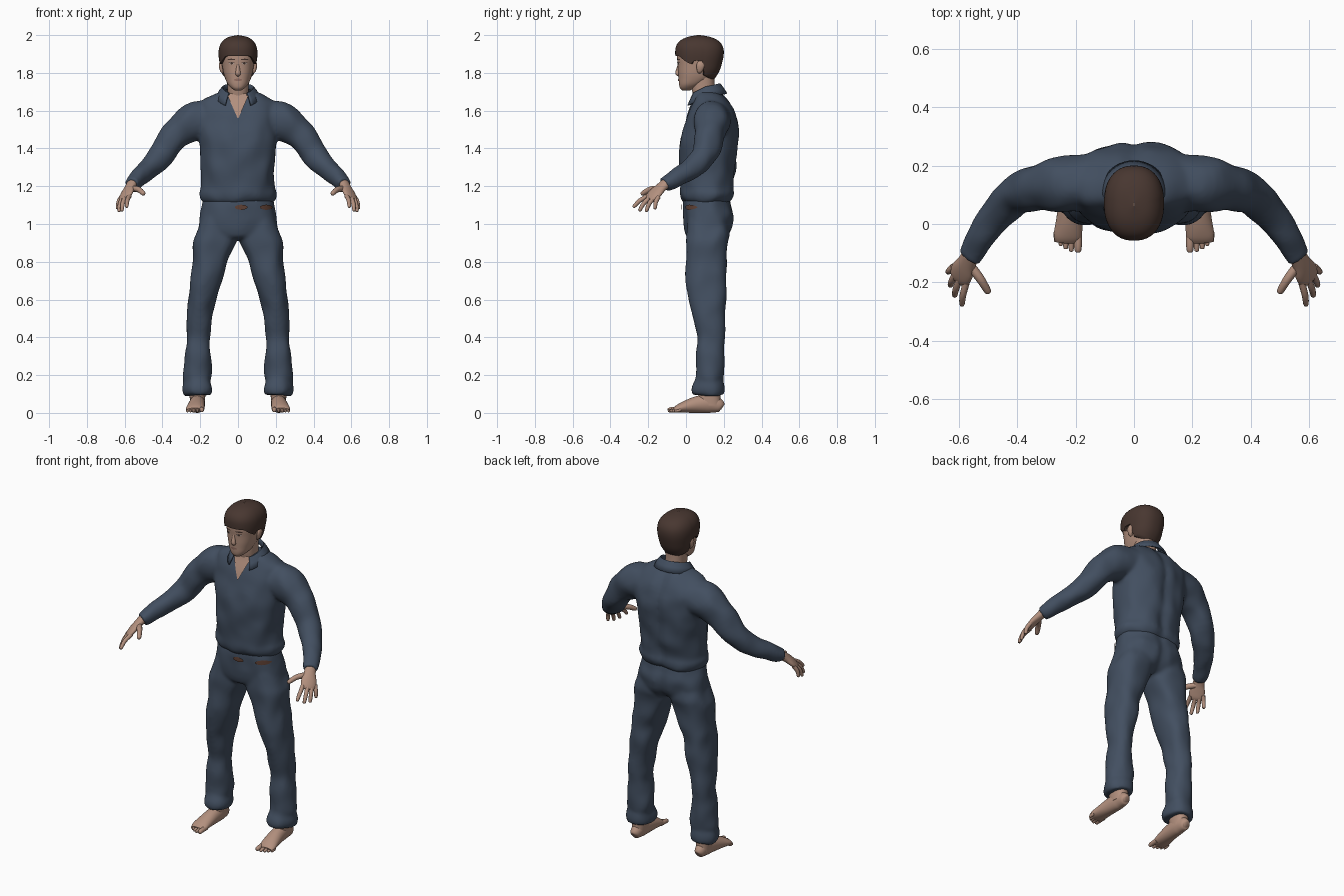
import bpy, bmesh
from math import sin, cos, pi, exp, sqrt, radians, copysign
from mathutils import Vector, noise

if "Cube" in bpy.data.objects:
    bpy.data.objects.remove(bpy.data.objects["Cube"])

def material(name, *rgb):
    m = bpy.data.materials.new(name)
    m.use_nodes = True
    m.diffuse_color = (*rgb, 1)
    m.node_tree.nodes["Principled BSDF"].inputs["Base Color"].default_value = (*rgb, 1)
    return m

SKIN = material("skin", .45, .28, .21)
HAIR = material("dark brown hair", .065, .038, .03)
CLOTH = material("navy cloth", .055, .078, .118)
RUST = material("rust belt", .11, .05, .033)
LIPS = material("lips", .3, .16, .125)
WHITE = material("eye white", .45, .38, .34)

def finish(name, bm, mat, mirror=False):
    me = bpy.data.meshes.new(name)
    bm.to_mesh(me)
    bm.free()
    me.materials.append(mat)
    me.shade_smooth()
    me.set_sharp_from_angle(angle=radians(60))
    ob = bpy.data.objects.new(name, me)
    bpy.context.collection.objects.link(ob)
    if mirror:
        ob.modifiers.new("mirror", "MIRROR").use_mirror_merge = False
    return ob

def dense(rows, k=5):
    """Smooth curve through the rows."""
    out = []
    for i in range(len(rows) - 1):
        four = rows[max(i - 1, 0)], rows[i], rows[i + 1], rows[min(i + 2, len(rows) - 1)]
        for t in [s / k for s in range(k)]:
            out.append([.5 * (2 * q + (r - p) * t + (2 * p - 5 * q + 4 * r - e) * t * t
                              + (3 * q - p - 3 * r + e) * t ** 3) for p, q, r, e in zip(*four)])
    return out + [list(rows[-1])]

def section(rows, key):
    """Row of a table at a value of its first column."""
    a, b = next((a, b) for a, b in zip(rows, rows[1:]) if a[0] - 1e-6 <= key <= b[0] + 1e-6)
    return [p + (q - p) * (key - a[0]) / (b[0] - a[0]) for p, q in zip(a, b)]

def around(row, a, n=2.3, scale=1):
    """Point on a rounded level section: z, x0, x1, y0, y1."""
    z, x0, x1, y0, y1 = row
    u, v = (copysign(abs(c) ** (2 / n), c) * scale / 2 for c in (cos(a), sin(a)))
    return Vector(((x0 + x1) / 2 + (x1 - x0) * u, (y0 + y1) / 2 + (y1 - y0) * v, z))

def rumple(v):
    """Soft cloth folds, with a groove down the middle of the back."""
    v = v + noise.noise_vector(Vector((v.x * 11, v.y * 11, v.z * 9))) * .011
    if v.y > .18 and v.z > .9:
        v.y -= .016 * exp(-(v.x / .03) ** 2)
    return v

def sheet(name, grid, mat, mirror=False, closed=False, caps=False):
    bm = bmesh.new()
    grid = [[bm.verts.new(p) for p in row] for row in grid]
    for a, b in zip(grid, grid[1:]):
        for j in range(0 if closed else 1, len(a)):
            bm.faces.new((a[j - 1], a[j], b[j], b[j - 1]))
    if caps:
        bm.faces.new(grid[0])
        bm.faces.new(grid[-1])
    if closed:
        bmesh.ops.recalc_face_normals(bm, faces=bm.faces)
    return finish(name, bm, mat, mirror)

def stack(name, rows, mat, mirror=False, folds=False):
    rings = [[around(r, pi * i / 32) for i in range(64)] for r in dense(rows)]
    if folds:
        rings = [[rumple(p) for p in r] for r in rings]
    return sheet(name, rings, mat, mirror, True, True)

def even(rows):
    return [(z, -w, w, y0, y1) for z, w, y0, y1 in rows]

def tube(name, pts, mat, side=(1, 0, 0), seg=20, folds=False, mirror=True):
    """Sections along a path: x, y, z and two half widths."""
    pts = dense(pts)
    rings = []
    for i, p in enumerate(pts):
        t = (Vector(pts[min(i + 1, len(pts) - 1)][:3]) - Vector(pts[max(i - 1, 0)][:3])).normalized()
        u = Vector(side)
        u = (u - t * u.dot(t)).normalized()
        ring = [Vector(p[:3]) + u * p[3] * cos(a) + t.cross(u) * p[4] * sin(a)
                for a in [2 * pi * j / seg for j in range(seg)]]
        rings.append([rumple(v) for v in ring] if folds else ring)
    return sheet(name, rings, mat, mirror, True, True)

def fuse(name, parts):
    """Join cloth parts into one skin with softened seams."""
    bm = bmesh.new()
    graph = bpy.context.evaluated_depsgraph_get()
    for p in parts:
        bm.from_mesh(p.evaluated_get(graph).to_mesh())
    for p in parts:
        bpy.data.objects.remove(p)
    ob = finish(name, bm, CLOTH)
    remesh = ob.modifiers.new("one skin", "REMESH")
    remesh.mode, remesh.voxel_size, remesh.use_smooth_shade = "VOXEL", .009, True
    ob.modifiers.new("soft seams", "SMOOTH").iterations = 8

def patch(name, rows, z0, z1, cx, width, mat, off=.003, mirror=False):
    """Thin painted plate lying on the front of a stack."""
    rows, grid = dense(rows), []
    for t in [i / 10 for i in range(11)]:
        z, _, hw, y0, y1 = section(rows, z0 + (z1 - z0) * t)
        xs = [cx + width(t) * (j / 4 - 1) for j in range(9)]
        grid.append([(x, (y0 + y1) / 2 - (y1 - y0) / 2 * max(0, 1 - abs(x / hw) ** 2.3) ** (1 / 2.3) - off, z)
                     for x in xs])
    sheet(name, grid, mat, mirror)

def lens(w):
    return lambda t: w * sqrt(max(.01, sin(pi * t)))

# Shirt
torso = even([(1.11, .175, -.005, .23), (1.13, .195, -.02, .248), (1.16, .202, -.027, .255),
              (1.2, .191, -.028, .252), (1.3, .193, -.035, .267), (1.4, .202, -.035, .277),
              (1.48, .212, -.024, .283), (1.55, .22, 0, .275), (1.6, .22, .015, .257),
              (1.64, .21, .03, .232), (1.67, .168, .042, .207), (1.7, .09, .05, .175)])
sleeve = tube("sleeve", [(.14, .14, 1.56, .1, .1), (.235, .135, 1.54, .103, .097), (.325, .125, 1.475, .083, .08),
                         (.4, .1, 1.375, .069, .069), (.462, .04, 1.305, .061, .06), (.53, -.055, 1.24, .049, .049),
                         (.565, -.114, 1.21, .043, .041)], CLOTH, (0, 0, 1), 32, True)
fuse("shirt", [stack("shirt_body", torso, CLOTH, folds=True), sleeve])
patch("shirt_opening", torso, 1.56, 1.69, 0, lambda t: .002 + .058 * t, SKIN, .007)

# Folded collar, open at the front
flaps = []
for a in [radians(9 * i - 144) for i in range(33)]:
    front, back = max(0, -cos(a)), max(0, cos(a))
    flaps.append([Vector((w * sin(a), .102 + d * cos(a), z + .018 * back - drop * front))
                  for w, d, z, drop in ((.074, .068, 1.7, .04), (.083, .08, 1.723, .04),
                                        (.1, .095, 1.7, .05), (.114, .113, 1.672, .055))])
collar = sheet("collar", flaps, CLOTH).modifiers.new("thickness", "SOLIDIFY")
collar.thickness, collar.offset = .008, 0

# Trousers
hips = even([(.915, .1, .05, .17), (.93, .18, .012, .208), (.96, .212, -.003, .235),
             (1, .208, -.01, .25), (1.05, .2, -.014, .257), (1.1, .19, -.015, .243), (1.14, .182, -.008, .234)])
leg = stack("leg", [(.095, .142, .285, .04, .199), (.115, .134, .292, .032, .204), (.14, .135, .291, .035, .204),
                    (.17, .142, .284, .048, .2), (.2, .138, .288, .053, .202), (.3, .144, .282, .056, .202),
                    (.4, .15, .274, .056, .203), (.5, .137, .267, .043, .208), (.6, .115, .263, .014, .213),
                    (.7, .086, .253, .003, .213), (.8, .053, .242, -.002, .215), (.9, .012, .235, -.003, .221),
                    (.95, .003, .222, 0, .23), (1.03, .02, .19, .01, .228)], CLOTH, True, True)
fuse("trousers", [stack("seat", hips, CLOTH, folds=True), leg])
for side, x in (("middle", .017), ("left", .15)):
    patch("belt_glimpse_" + side, hips, 1.075, 1.102, x, lens(.034), RUST, .008)

# Neck and head
stack("neck", even([(1.6, .06, .05, .16), (1.67, .056, .04, .158), (1.72, .056, .03, .152),
                    (1.78, .06, .03, .152)]), SKIN)
head = even([(1.707, .018, -.02, .02), (1.72, .036, -.032, .05), (1.74, .054, -.037, .09),
             (1.77, .068, -.039, .135), (1.8, .077, -.041, .155), (1.84, .084, -.043, .172),
             (1.88, .089, -.047, .183), (1.92, .088, -.045, .183), (1.96, .07, -.02, .16), (1.982, .035, .02, .12)])
stack("head", head, SKIN)
tube("nose", [(0, -.036, 1.855, .005, .006), (0, -.039, 1.83, .009, .009), (0, -.044, 1.803, .013, .012),
              (0, -.043, 1.793, .014, .01), (0, -.036, 1.786, .008, .006)], SKIN, mirror=False)
tube("ear", [(.078, .072, 1.8, .004, .008), (.086, .072, 1.81, .008, .014), (.091, .076, 1.835, .01, .021),
             (.09, .078, 1.855, .008, .017), (.085, .078, 1.864, .003, .006)], SKIN)
patch("eye", head, 1.845, 1.855, .034, lens(.014), WHITE, .002, True)
patch("iris", head, 1.845, 1.855, .034, lens(.007), HAIR, .003, True)
patch("upper_lash", head, 1.854, 1.858, .034, lens(.016), HAIR, .003, True)
patch("eyebrow", head, 1.867, 1.875, .035, lens(.021), HAIR, .003, True)
patch("mouth", head, 1.757, 1.77, 0, lens(.022), LIPS)

# Hair: rows rise from a shaped hairline to the crown
crown = dense(even([(1.74, .06, -.03, .13), (1.8, .089, -.046, .172), (1.85, .098, -.052, .19),
                    (1.9, .103, -.057, .2), (1.94, .098, -.053, .195), (1.97, .08, -.032, .172),
                    (1.99, .05, .008, .13), (2, .002, .06, .075)]), 8)
hairline = [(-1, 1.89), (-.8, 1.888), (-.6, 1.865), (-.3, 1.845), (-.18, 1.866), (.12, 1.862),
            (.24, 1.79), (1, 1.76)]
rims = [(a, section(hairline, sin(a))[1]) for a in [pi * i / 32 for i in range(64)]]
hair_rows = [[around(section(crown, z), a, scale=.85) for a, z in rims]]
for t in [sin(pi * i / 48) for i in range(25)]:
    hair_rows.append([around(section(crown, z + (2 - z) * t), a) for a, z in rims])
sheet("hair", hair_rows, HAIR, closed=True)

def digit(name, base, mid, tip, r):
    near = Vector(mid).lerp(Vector(tip), .85)
    tube(name, [(*base, r, r), (*mid, r * .95, r * .95), (*near, r * .75, r * .75), (*tip, r * .25, r * .25)],
         SKIN, (0, 0, 1) if "toe" in name else (1, 0, 0), 12)

# Hands
tube("palm", [(.556, -.1, 1.22, .03, .026), (.573, -.133, 1.192, .034, .022), (.587, -.16, 1.166, .043, .019),
              (.598, -.183, 1.143, .041, .015), (.605, -.196, 1.131, .027, .008)], SKIN, (.045, .05, -.01))
for label, base, tip in (("index", (.574, -.198, 1.15), (.59, -.28, 1.088)),
                         ("middle", (.597, -.188, 1.142), (.615, -.248, 1.068)),
                         ("ring", (.611, -.17, 1.138), (.63, -.212, 1.064)),
                         ("little", (.618, -.146, 1.143), (.638, -.165, 1.078))):
    mid = Vector(base).lerp(Vector(tip), .5) + Vector((.004, -.004, .006))
    digit(label + "_finger", base, mid, tip, .012)
digit("thumb", (.563, -.14, 1.187), (.527, -.188, 1.183), (.497, -.237, 1.158), .016)

# Feet
tube("foot", [(.215, .194, .03, .012, .014), (.215, .182, .036, .028, .033), (.214, .13, .05, .038, .05),
              (.217, .065, .045, .042, .045), (.222, .005, .034, .046, .034), (.227, -.04, .023, .048, .022),
              (.228, -.062, .015, .041, .012)], SKIN, seg=28)
stack("ankle", [(.04, .177, .253, .07, .185), (.09, .173, .256, .065, .182), (.16, .172, .258, .065, .187)], SKIN, True)
for i, (x, y, r) in enumerate([(.192, -.097, .014), (.215, -.095, .01), (.234, -.086, .01),
                               (.251, -.075, .009), (.267, -.062, .009)]):
    digit(f"toe_{i + 1}", (x, -.03, .02), (x, y + .025, r + .004), (x, y, r), r)
